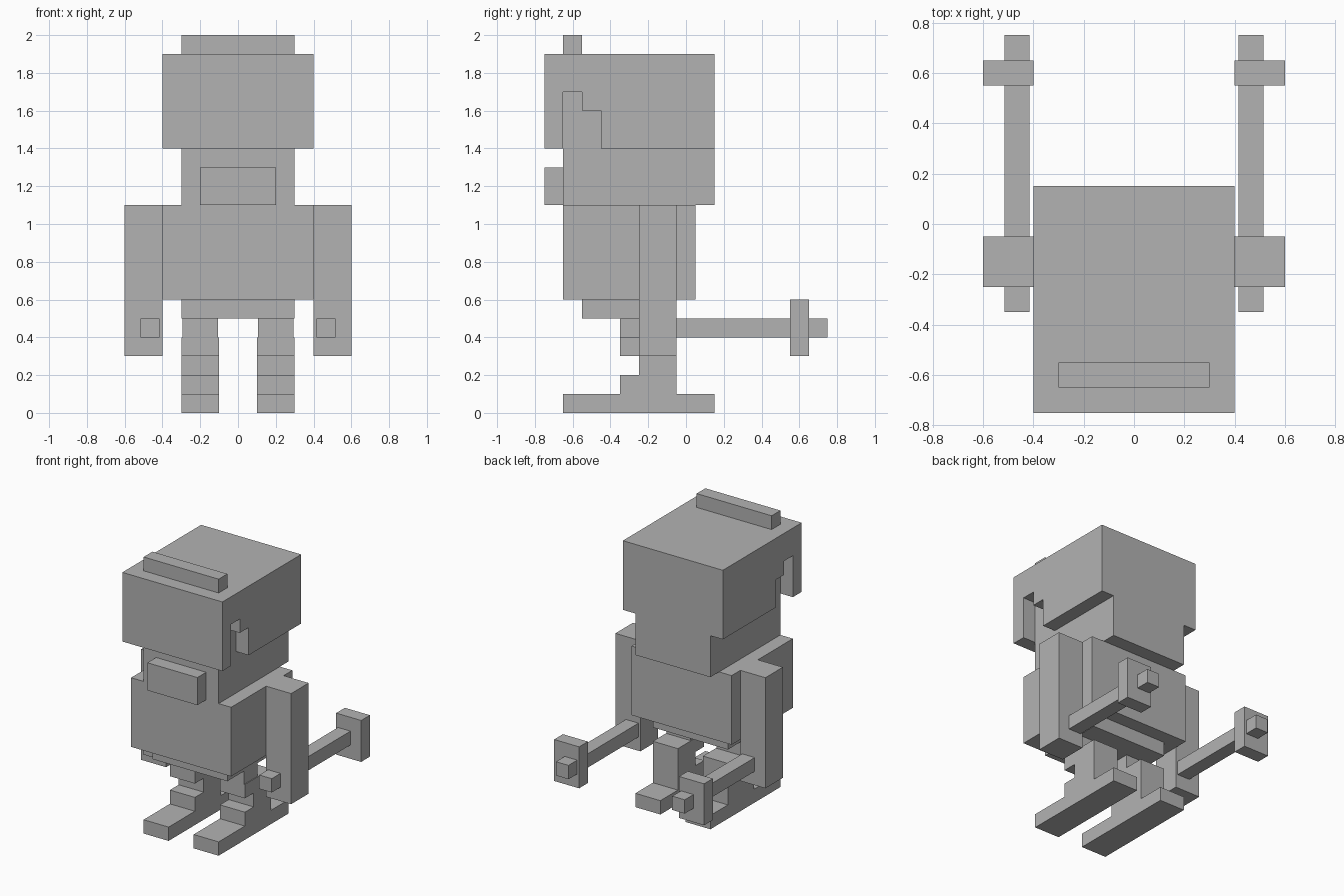
import bpy

if "Cube" in bpy.data.objects:
    bpy.data.objects.remove(bpy.data.objects["Cube"])

grey = bpy.data.materials.new("plain_grey")
grey.diffuse_color = (0.45, 0.45, 0.45, 1)
grey.use_nodes = True
grey.node_tree.nodes["Principled BSDF"].inputs["Base Color"].default_value = grey.diffuse_color


def make(name, verts, faces):
    mesh = bpy.data.meshes.new(name)
    mesh.from_pydata(verts, [], faces)
    mesh.materials.append(grey)
    obj = bpy.data.objects.new(name, mesh)
    bpy.context.collection.objects.link(obj)
    return obj


def prism(name, x0, x1, profile):
    """Extrude a counter-clockwise (y, z) profile from x0 to x1."""
    n = len(profile)
    verts = [(x, y, z) for x in (x0, x1) for y, z in profile]
    faces = [tuple(reversed(range(n))), tuple(range(n, 2 * n))]
    faces += [(i, (i + 1) % n, n + (i + 1) % n, n + i) for i in range(n)]
    return make(name, verts, faces)


def box(name, x0, x1, y0, y1, z0, z1):
    return prism(name, x0, x1, [(y0, z0), (y1, z0), (y1, z1), (y0, z1)])


def pair(name, x0, x1, *yz):
    box("right_" + name, x0, x1, *yz)
    box("left_" + name, -x1, -x0, *yz)


# Head, stepped to fit up into the hair
prism("head", -0.3, 0.3, [(-0.65, 1.1), (0.15, 1.1), (0.15, 1.4), (-0.45, 1.4),
                          (-0.45, 1.6), (-0.55, 1.6), (-0.55, 1.7), (-0.65, 1.7)])

# Hair with stepped notches at the sides
prism("hair", -0.4, 0.4, [(-0.75, 1.4), (-0.65, 1.4), (-0.65, 1.7), (-0.55, 1.7),
                          (-0.55, 1.6), (-0.45, 1.6), (-0.45, 1.4), (0.15, 1.4),
                          (0.15, 1.9), (-0.75, 1.9)])
box("crest", -0.3, 0.3, -0.65, -0.55, 1.9, 2.0)
box("muzzle", -0.2, 0.2, -0.75, -0.65, 1.1, 1.3)

# Torso and hips
box("torso", -0.4, 0.4, -0.65, 0.05, 0.6, 1.1)
box("hips", -0.3, 0.3, -0.55, -0.05, 0.5, 0.6)

# Arms and the held rods with their cross guards
pair("arm", 0.4, 0.6, -0.25, -0.05, 0.3, 1.1)
pair("rod", 0.415, 0.515, -0.35, 0.75, 0.4, 0.5)
pair("guard", 0.4, 0.6, 0.55, 0.65, 0.3, 0.6)

# Legs: thigh, then one stepped profile for knee, shin and foot
pair("thigh", 0.105, 0.295, -0.35, -0.2, 0.4, 0.5)
leg = [(-0.65, 0), (0.15, 0), (0.15, 0.1), (-0.05, 0.1), (-0.05, 0.4), (-0.35, 0.4),
       (-0.35, 0.3), (-0.25, 0.3), (-0.25, 0.2), (-0.35, 0.2), (-0.35, 0.1), (-0.65, 0.1)]
prism("right_leg", 0.1, 0.3, leg)
prism("left_leg", -0.3, -0.1, leg)
